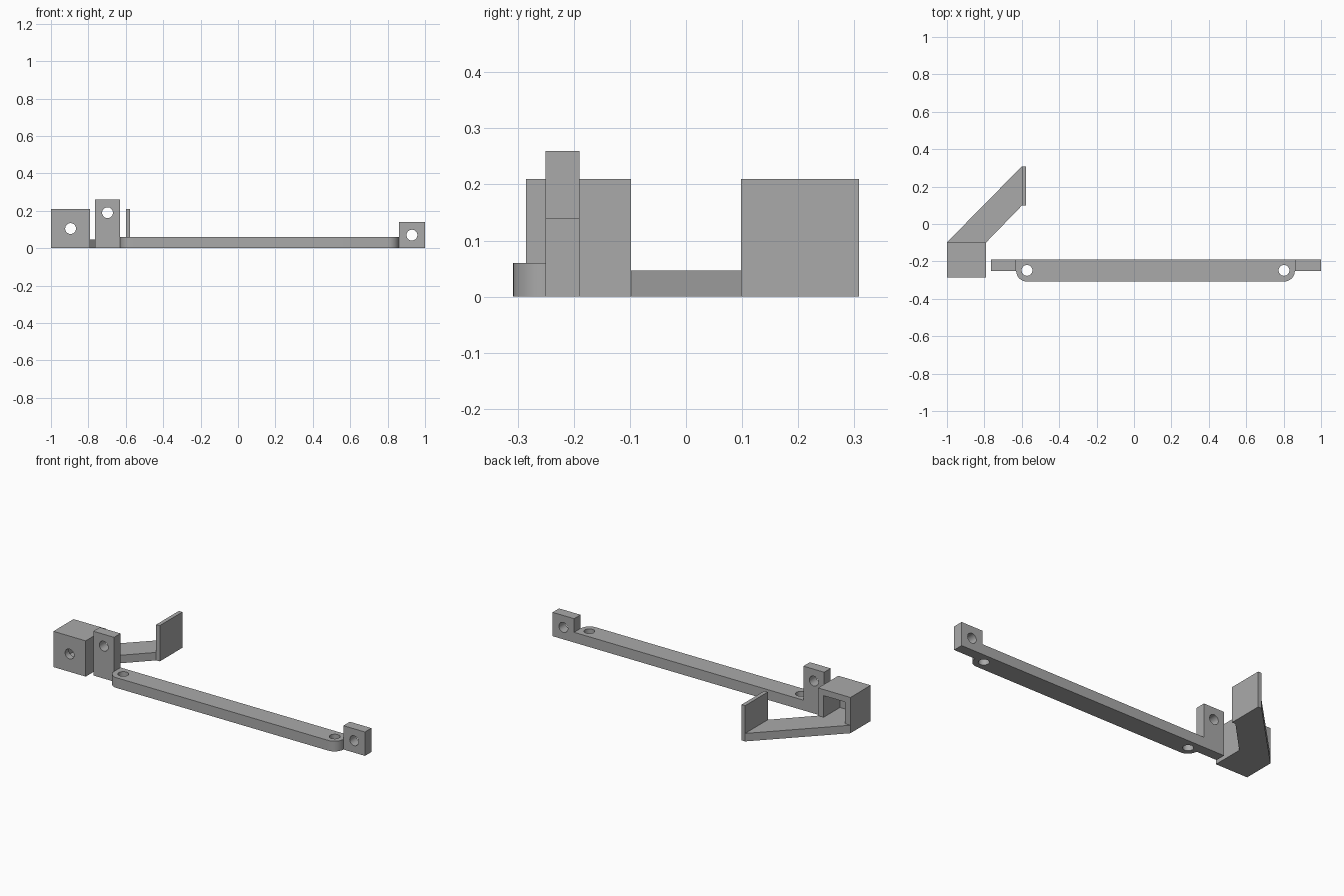
import bpy
import math
from mathutils import Vector

default = bpy.data.objects.get("Cube")
if default:
    bpy.data.objects.remove(default, do_unlink=True)

grey = bpy.data.materials.new("plain_grey")
grey.use_nodes = True
COLOUR = (0.4, 0.4, 0.4, 1.0)
grey.diffuse_color = COLOUR
grey.node_tree.nodes["Principled BSDF"].inputs["Base Color"].default_value = COLOUR

HOLE = 0.029          # radius of every screw hole
BACK, MID, FRONT = -0.19, -0.25, -0.308   # depth lines of the rail


def prism(name, outline, z0, z1):
    """Extrude a counter-clockwise plan outline from z0 to z1."""
    n = len(outline)
    verts = [(x, y, z) for z in (z0, z1) for x, y in outline]
    faces = [list(range(n))[::-1], list(range(n, 2 * n))]
    faces += [[i, (i + 1) % n, n + (i + 1) % n, n + i] for i in range(n)]
    mesh = bpy.data.meshes.new(name)
    mesh.from_pydata(verts, [], faces)
    mesh.materials.append(grey)
    obj = bpy.data.objects.new(name, mesh)
    bpy.context.collection.objects.link(obj)
    return obj


def block(name, x0, x1, y0, y1, z0, z1):
    return prism(name, [(x0, y0), (x1, y0), (x1, y1), (x0, y1)], z0, z1)


def activate(obj):
    bpy.ops.object.select_all(action="DESELECT")
    obj.select_set(True)
    bpy.context.view_layer.objects.active = obj


def cut(obj, cutter):
    """Subtract the cutter, then discard it."""
    cutter.hide_render = True
    mod = obj.modifiers.new("cut", "BOOLEAN")
    mod.operation = "DIFFERENCE"
    mod.solver = "EXACT"
    mod.object = cutter
    activate(obj)
    bpy.ops.object.modifier_apply(modifier=mod.name)
    bpy.data.objects.remove(cutter, do_unlink=True)


def drill(obj, centre, axis, depth):
    """Drill a round hole along the given axis."""
    turn = Vector(axis).to_track_quat("Z", "Y").to_euler()
    bpy.ops.mesh.primitive_cylinder_add(vertices=32, radius=HOLE, depth=depth,
                                        location=centre, rotation=turn)
    cutter = bpy.context.object
    cutter.data.materials.append(grey)
    cut(obj, cutter)


def smooth(obj):
    activate(obj)
    bpy.ops.object.shade_smooth_by_angle(angle=math.radians(30))


# Long rail with rounded front corners and a screw hole at each end
LEFT, RIGHT = -0.63, 0.86
radius = MID - FRONT
outline = [(RIGHT, BACK), (LEFT, BACK)]
for cx, start in ((LEFT + radius, math.pi), (RIGHT - radius, 1.5 * math.pi)):
    for i in range(13):
        a = start + i / 12 * math.pi / 2
        outline.append((cx + radius * math.cos(a), MID + radius * math.sin(a)))
rail = prism("rail", outline, 0, 0.06)
for x in (LEFT + radius, RIGHT - radius):
    drill(rail, (x, MID + 0.002, 0.03), (0, 0, 1), 0.3)
smooth(rail)

# Upright tabs at both ends of the rail
for name, x0, x1, height in (("tall_tab", -0.765, LEFT, 0.26),
                             ("short_tab", RIGHT, 1.0, 0.14)):
    tab = block(name, x0, x1, MID, BACK, 0, height)
    drill(tab, ((x0 + x1) / 2, (MID + BACK) / 2, height - 0.07), (0, 1, 0), 0.3)
    smooth(tab)

# Hollow housing, open at the back, with a hole through its front wall
BX0, BX1, BY0, BY1, TOP = -1.0, -0.79, -0.285, -0.098, 0.21
WALL, FLOOR = 0.036, 0.047
housing = block("housing", BX0, BX1, BY0, BY1, 0, TOP)
cut(housing, block("cavity_cutter", BX0 + WALL, BX1 - WALL, BY0 + WALL, 0,
                   FLOOR, TOP - WALL))
drill(housing, ((BX0 + BX1) / 2, BY0, 0.105), (0, 1, 0), 0.15)
smooth(housing)

# Slanted arm and the upright end plate
PX, PY0, PY1 = -0.6, 0.098, 0.308
prism("slanted_arm", [(BX0, BY1), (BX1, BY1), (PX, PY0), (PX, PY1)], 0, FLOOR)
block("end_plate", PX, -0.577, PY0, PY1, 0, TOP)
